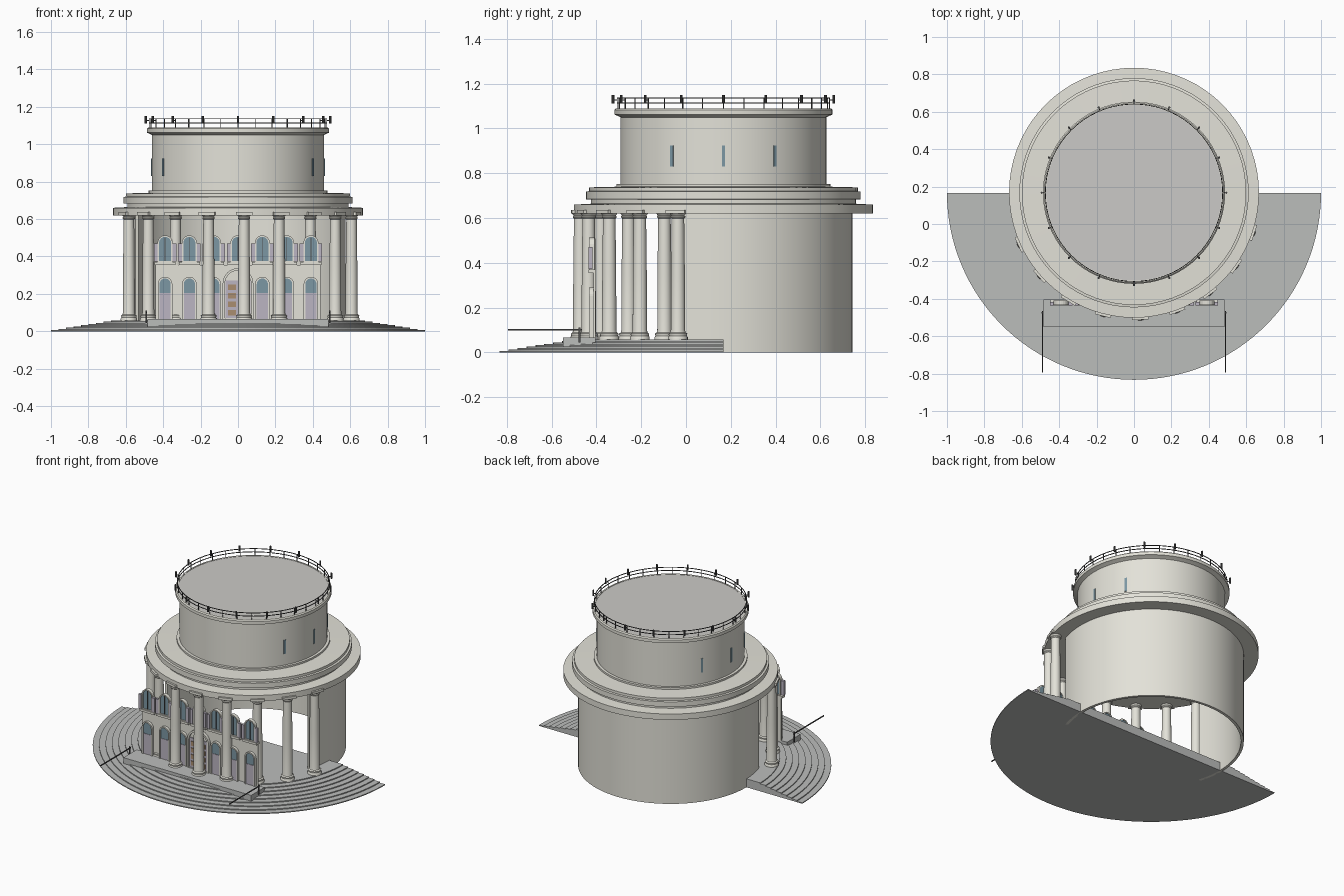
import bpy, bmesh, math
from math import sin, cos, pi, radians

if "Cube" in bpy.data.objects:
    bpy.data.objects.remove(bpy.data.objects["Cube"])

CY = 0.167  # centre of the rotunda in y


def mat(name, r, g, b):
    m = bpy.data.materials.new(name)
    m.diffuse_color = (r, g, b, 1)
    m.use_nodes = True
    m.node_tree.nodes["Principled BSDF"].inputs["Base Color"].default_value = m.diffuse_color
    return m


STONE = mat("stone", .77, .76, .69)
ROOF = mat("roof_grey", .60, .59, .57)
STEP = mat("step_grey", .50, .51, .50)
GLASS = mat("glass", .20, .31, .37)
DOOR = mat("door_mauve", .50, .46, .54)
WOOD = mat("wood", .40, .27, .16)
METAL = mat("metal", .08, .08, .08)


def finish(name, bm, material, loc=(0, 0, 0), smooth=False):
    bmesh.ops.remove_doubles(bm, verts=bm.verts, dist=1e-5)
    bmesh.ops.recalc_face_normals(bm, faces=bm.faces)
    me = bpy.data.meshes.new(name)
    bm.to_mesh(me)
    bm.free()
    ob = bpy.data.objects.new(name, me)
    bpy.context.collection.objects.link(ob)
    ob.location = loc
    me.materials.append(material)
    if smooth:
        bpy.context.view_layer.objects.active = ob
        ob.select_set(True)
        bpy.ops.object.shade_smooth_by_angle(angle=radians(35))
        ob.select_set(False)
    return ob


def lathe(name, profile, material, a0=0, a1=360, seg=72, loc=(0, CY, 0), smooth=True):
    """Revolve a closed (radius, z) profile about z; cap it if the sweep is partial."""
    bm = bmesh.new()
    full = a1 - a0 == 360
    rings = []
    for i in range(seg + 1):
        a = radians(a0 + (a1 - a0) * i / seg)
        rings.append([bm.verts.new((r * cos(a), r * sin(a), z)) for r, z in profile])
    n = len(profile)
    for A, B in zip(rings, rings[1:]):
        for j in range(n):
            k = (j + 1) % n
            if profile[j][0] == 0 and profile[k][0] == 0:
                continue
            bm.faces.new((A[j], B[j], B[k], A[k]))
    if not full:
        bm.faces.new(rings[0])
        bm.faces.new(rings[-1])
    bmesh.ops.dissolve_degenerate(bm, edges=bm.edges, dist=1e-6)
    return finish(name, bm, material, loc, smooth)


def box(name, x, y, z, material, rot=0, loc=(0, 0, 0)):
    """Box from (min, max) ranges, optionally turned about z."""
    bm = bmesh.new()
    bmesh.ops.create_cube(bm, size=1)
    for v in bm.verts:
        v.co = [r[0] + (c + .5) * (r[1] - r[0]) for r, c in zip((x, y, z), v.co)]
    ob = finish(name, bm, material, loc)
    ob.rotation_euler.z = rot
    return ob


def arch_points(w, z0, ztop, n=12):
    s = ztop - w
    return [(-w, z0), (w, z0)] + [(w * cos(pi * i / n), s + w * sin(pi * i / n)) for i in range(n + 1)]


def arch(name, x, w, z0, ztop, y0, y1, material):
    """Solid round-headed panel."""
    bm = bmesh.new()
    f = bm.faces.new([bm.verts.new((x + px, y0, pz)) for px, pz in arch_points(w, z0, ztop)])
    r = bmesh.ops.extrude_face_region(bm, geom=[f])
    bmesh.ops.translate(bm, verts=[v for v in r["geom"] if isinstance(v, bmesh.types.BMVert)], vec=(0, y1 - y0, 0))
    return finish(name, bm, material)


def arch_frame(name, x, w, t, z0, ztop, y0, y1, material):
    """Round-headed surround of thickness t outside an opening of half width w."""
    bm = bmesh.new()
    inner, outer = arch_points(w, z0, ztop), arch_points(w + t, z0 - t * .5, ztop + t)
    loops = [[bm.verts.new((x + px, y, pz)) for px, pz in pts]
             for pts, y in ((inner, y0), (outer, y0), (outer, y1), (inner, y1))]
    n = len(inner)
    for a in range(4):
        A, B = loops[a], loops[(a + 1) % 4]
        for i in range(n):
            k = (i + 1) % n
            bm.faces.new((A[i], A[k], B[k], B[i]))
    return finish(name, bm, material)


# fan of half-round steps and the front landing
steps, N = [(0, 0)], 9
for i in range(N):
    r = 1.0 - i * .04
    steps += [(r, i * .058 / N), (r, (i + 1) * .058 / N)]
steps.append((0, .058))
lathe("fan_steps", steps, STEP, 180, 360, 64, smooth=False)
box("front_landing", (-.485, .485), (-.55, -.405), (.02, .066), STEP)

# curved rear wall, open towards the porch
lathe("rear_wall", [(.558, 0), (.576, 0), (.576, .63), (.558, .63)], STONE, -18, 198, 48)

# stacked entablature rings
lathe("entablature", [(0, .62), (.668, .62), (.668, .66), (.592, .664), (.592, .682), (.613, .684),
                      (.613, .718), (.600, .72), (.600, .737), (.478, .740), (.478, .752), (0, .752)], STONE)
# upper drum with cornice, and its roof
lathe("upper_drum", [(0, .745), (.46, .745), (.46, 1.05), (.472, 1.056), (.487, 1.062), (.487, 1.083),
                     (.480, 1.09), (.470, 1.09), (.470, 1.08), (0, 1.08)], STONE)
lathe("roof_disc", [(0, 1.07), (.472, 1.07), (.472, 1.088), (0, 1.088)], ROOF)

# slit windows on both sides of the upper drum
for side in (0, 180):
    for a in (-30, 0, 30):
        box("slit_window", (.452, .464), (-.007, .007), (.83, .925), GLASS, radians(side + a), (0, CY, 0))

# roof railing with posts and small lamps
for z in (1.112, 1.134):
    lathe("roof_rail", [(.472, z), (.476, z), (.476, z + .004), (.472, z + .004)], METAL)
for i in range(32):
    box("rail_post", (.472, .476), (-.002, .002), (1.085, 1.136), METAL, 2 * pi * i / 32, (0, CY, 0))
for i in range(16):
    a = 2 * pi * i / 16
    lathe("roof_lamp", [(0, 1.112), (.006, 1.112), (.006, 1.15), (0, 1.15)], METAL,
          seg=8, loc=(.493 * cos(a), CY + .493 * sin(a), 0))
    box("lamp_arm", (.474, .493), (-.002, .002), (1.125, 1.129), METAL, a, (0, CY, 0))

# porch columns on an arc
shaft = [(0, .055), (.044, .055), (.044, .068), (.040, .074), (.042, .084), (.034, .09), (.032, .1),
         (.031, .35), (.028, .598), (.033, .603), (.033, .608), (.029, .611), (.038, .622), (0, .622)]
for k in range(-4, 5):
    a = radians(-90 + 2.9 + 17.15 * k)
    loc = (.64 * cos(a), CY + .64 * sin(a), 0)
    lathe("column", shaft, STONE, seg=20, loc=loc)
    box("column_capital", (-.04, .04), (-.044, .044), (.62, .637), STONE, a, loc)

# flat facade: low wall, sill and arched openings
box("facade_wall", (-.44, .44), (-.414, -.404), (.06, .355), STONE)
for k in range(-3, 4):
    x = k * .13
    arch("upper_window", x, .032, .375, .505, -.424, -.412, GLASS)
    arch_frame("upper_window_frame", x, .032, .008, .375, .505, -.432, -.408, STONE)
    box("window_sill", (x - .056, x + .056), (-.436, -.404), (.355, .37), STONE)
    box("window_mullion", (x - .002, x + .002), (-.427, -.42), (.375, .5), METAL)
    for s in (-1, 1):
        cx = x + s * .05
        box("shutter", (cx - .01, cx + .01), (-.436, -.418), (.372, .47), DOOR)
    if k:
        arch("lower_fanlight", x, .03, .2, .282, -.424, -.412, GLASS)
        box("side_door", (x - .03, x + .03), (-.427, -.412), (.064, .205), DOOR)
        arch_frame("side_door_frame", x, .03, .009, .066, .282, -.432, -.404, STONE)

# main entrance
arch("entrance_arch", 0, .07, .064, .325, -.424, -.410, STONE)
arch_frame("entrance_frame", 0, .07, .012, .07, .325, -.436, -.404, STONE)
box("entrance_door", (-.066, .066), (-.430, -.41), (.064, .272), DOOR)
for s in (-1, 1):
    for z in (.085, .13, .175, .22):
        box("door_panel", (s * .032 - .022, s * .032 + .022), (-.434, -.42), (z, z + .03), WOOD)

# stair handrails
for s in (-1, 1):
    x = s * .49
    box("handrail", (x - .003, x + .003), (-.795, -.465), (.098, .104), METAL)
    box("handrail_post", (x - .004, x + .004), (-.479, -.471), (.045, .112), METAL)
